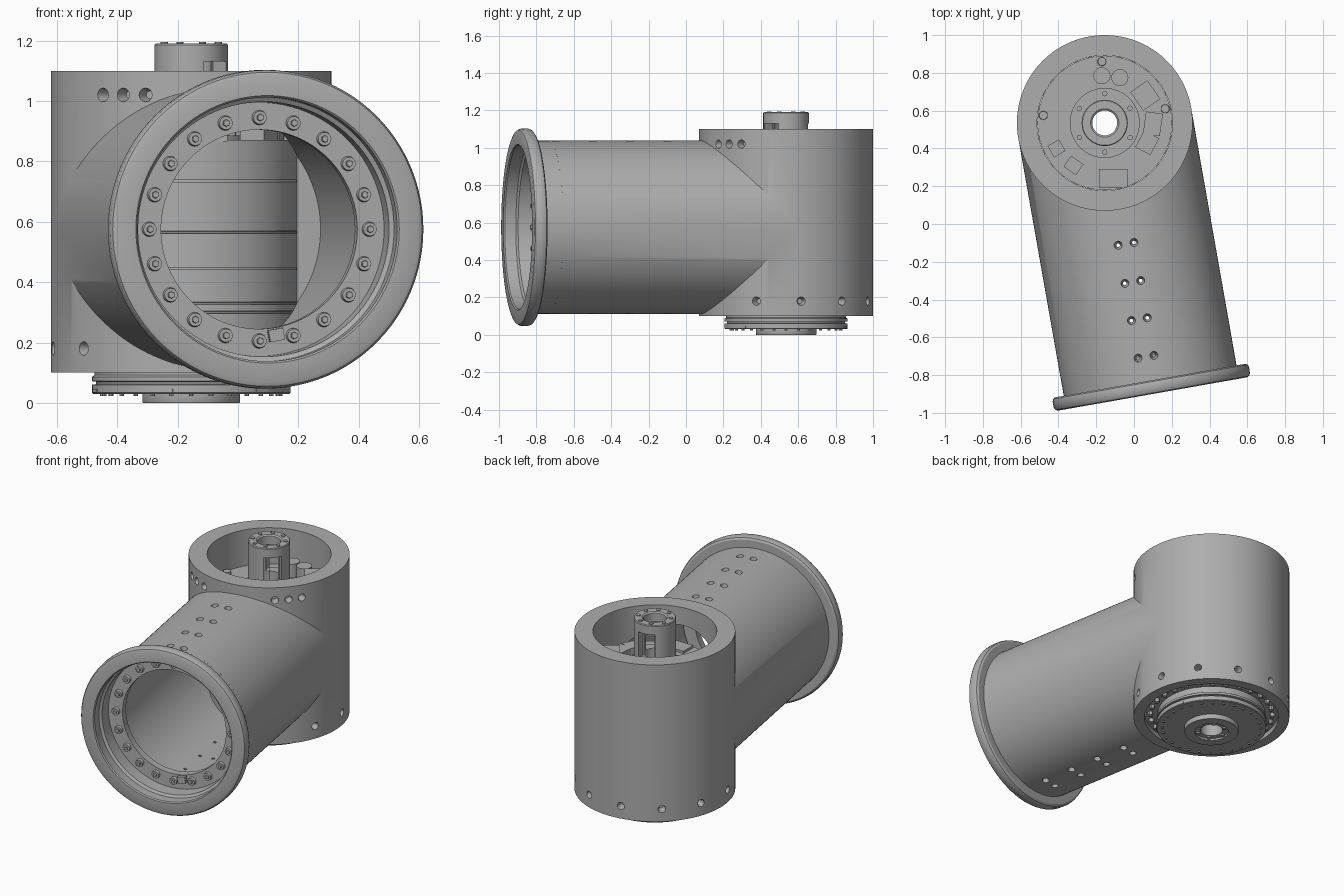
import bpy, bmesh
from math import sin, cos, pi, radians
from mathutils import Matrix, Vector

if "Cube" in bpy.data.objects:
    bpy.data.objects.remove(bpy.data.objects["Cube"])

grey = bpy.data.materials.new("machined_grey")
grey.use_nodes = True
COLOUR = (0.42, 0.42, 0.42, 1)
grey.diffuse_color = COLOUR
grey.node_tree.nodes["Principled BSDF"].inputs["Base Color"].default_value = COLOUR

# Frames: upright housing axis, and arm axis (local z runs out to the flange)
CX, CY, ARM_Z, R = -0.155, 0.535, 0.575, 0.465
HOUSE = Matrix.Translation((CX, CY, 0))
ARM_ANGLE = radians(-80)
ARM = (Matrix.Translation((CX, CY, ARM_Z)) @ Matrix.Rotation(radians(10), 4, 'Z')
       @ Matrix.Rotation(pi / 2, 4, 'X'))


def smooth(obj):
    for p in obj.data.polygons:
        p.use_smooth = True
    obj.data.set_sharp_from_angle(angle=radians(30))


def finish(name, bm, frame):
    bmesh.ops.recalc_face_normals(bm, faces=bm.faces)
    bm.transform(frame)
    me = bpy.data.meshes.new(name)
    bm.to_mesh(me)
    bm.free()
    me.materials.append(grey)
    obj = bpy.data.objects.new(name, me)
    bpy.context.collection.objects.link(obj)
    smooth(obj)
    return obj


def lathe(name, loop, frame=HOUSE, n=96):
    """Spin a closed (radius, height) loop into a ring."""
    bm = bmesh.new()
    rings = [[bm.verts.new((r * cos(2 * pi * i / n), r * sin(2 * pi * i / n), z))
              for i in range(n)] for r, z in loop]
    for k, a in enumerate(rings):
        b = rings[(k + 1) % len(rings)]
        for i in range(n):
            j = (i + 1) % n
            bm.faces.new((a[i], a[j], b[j], b[i]))
    return finish(name, bm, frame)


def pins(name, mats, r1, r2, depth, n=16, frame=Matrix()):
    """Cylinders or cones centred on each matrix, all in one object."""
    bm = bmesh.new()
    for m in mats:
        bmesh.ops.create_cone(bm, cap_ends=True, segments=n, radius1=r1,
                              radius2=r2, depth=depth, matrix=m)
    return finish(name, bm, frame)


def boxes(name, mats, frame=HOUSE):
    bm = bmesh.new()
    for m in mats:
        bmesh.ops.create_cube(bm, size=1, matrix=m)
    return finish(name, bm, frame)


def disc(name, r, z0, z1, frame=HOUSE):
    return pins(name, [Matrix.Translation((0, 0, (z0 + z1) / 2))], r, r, z1 - z0, 128, frame)


def circle(r, z, n, phase=0):
    return [Matrix.Translation((r * cos(phase + 2 * pi * i / n),
                                r * sin(phase + 2 * pi * i / n), z)) for i in range(n)]


def block(x, y, z, sx, sy, sz, turn=0):
    return (Matrix.Translation((x, y, z)) @ Matrix.Rotation(radians(turn), 4, 'Z')
            @ Matrix.Diagonal((sx, sy, sz, 1)))


def carve(obj, tools):
    for tool, op in tools:
        mod = obj.modifiers.new(op, 'BOOLEAN')
        mod.object, mod.operation, mod.solver = tool, op, 'EXACT'
    dg = bpy.context.evaluated_depsgraph_get()
    me = bpy.data.meshes.new_from_object(obj.evaluated_get(dg))
    obj.modifiers.clear()
    obj.data = me
    for tool, _ in tools:
        bpy.data.objects.remove(tool)
    smooth(obj)


# Countersunk hole positions; cone narrows inwards along local +z
def radial(angle, z):
    d = Vector((cos(angle), sin(angle), 0))
    return (Matrix.Translation(d * (R - 0.02) + Vector((0, 0, z)))
            @ (-d).to_track_quat('Z', 'Y').to_matrix().to_4x4())


side_holes = [radial(ARM_ANGLE + s * radians(a), 1.02) for s in (-1, 1) for a in (29, 39, 49)]
side_holes += [radial(ARM_ANGLE + radians(a), 0.18) for a in range(60, 301, 30)]
arm_holes = [Matrix.Translation((x, s * 0.435, d)) @ Matrix.Rotation(s * pi / 2, 4, 'X')
             for s in (-1, 1) for x in (-0.043, 0.043) for d in (0.65, 0.855, 1.055, 1.257)]

# Elbow body: upright housing joined with the arm, then bored out
body = disc("elbow_body", R, 0.1, 1.1)
core = lathe("core_cutter", [(0.001, 0), (0.4, 0), (0.4, 0.13), (0.358, 0.13),
                             (0.358, 1.3), (0.001, 1.3)])
carve(body, [
    (disc("arm_solid", R - 0.0005, 0, 1.29, ARM), 'UNION'),
    (core, 'DIFFERENCE'),
    (disc("arm_bore", 0.412, 0.13, 1.5, ARM), 'DIFFERENCE'),
    (pins("side_hole_cutter", side_holes, 0.024, 0.013, 0.05, frame=HOUSE), 'DIFFERENCE'),
    (pins("arm_hole_cutter", arm_holes, 0.024, 0.007, 0.075, frame=ARM), 'DIFFERENCE')])

# Flange with inner bolting lip
lathe("arm_flange", [(0.33, 1.25), (0.33, 1.297), (0.42, 1.297), (0.422, 1.38), (0.437, 1.39),
                     (0.437, 1.45), (0.443, 1.457), (0.508, 1.457), (0.52, 1.452),
                     (0.527, 1.44), (0.528, 1.405), (0.523, 1.392), (0.512, 1.385),
                     (0.4643, 1.385), (0.4643, 1.285), (0.405, 1.285), (0.405, 1.25)], ARM)
lip = circle(0.37, 1.305, 20, pi / 2)
pins("flange_bolt_heads", lip, 0.025, 0.022, 0.02, 16, ARM)
pins("flange_bolt_sockets", circle(0.37, 1.318, 20, pi / 2), 0.013, 0.011, 0.012, 6, ARM)
boxes("flange_key", [block(0.055, -0.35, 1.305, 0.05, 0.04, 0.03, 10)], ARM)

# Drive unit inside the housing, with grooves round its wall
wall = []
for z in (0.3, 0.33, 0.445, 0.565, 0.735):
    wall += [(0.356, z - 0.004), (0.35, z - 0.003), (0.35, z + 0.003), (0.356, z + 0.004)]
lathe("drive_unit", [(0.066, 0.012), (0.1, 0.012), (0.1, 0), (0.16, 0), (0.162, 0.004),
                     (0.162, 0.03), (0.325, 0.03), (0.329, 0.034), (0.329, 0.06),
                     (0.316, 0.062), (0.316, 0.07), (0.329, 0.072), (0.329, 0.086),
                     (0.32, 0.092), (0.32, 0.13), (0.356, 0.13)] + wall +
      [(0.356, 0.87), (0.185, 0.87), (0.185, 0.885), (0.066, 0.885)])
pins("output_ring_bolts", circle(0.295, 0.028, 28), 0.008, 0.008, 0.01, 10, HOUSE)
pins("housing_ring_bolts", circle(0.365, 0.122, 28), 0.014, 0.014, 0.03, 12, HOUSE)
pins("hub_bolts", circle(0.084, 0.01, 6), 0.014, 0.014, 0.014, 12, HOUSE)
boxes("output_ring_tabs", [Matrix.Rotation(radians(a), 4, 'Z') @ block(0.322, 0, 0.04, 0.018, 0.05, 0.012)
                           for a in range(15, 360, 60)])

# Hollow centre column with two side windows
column = lathe("centre_column", [(0.066, 0.86), (0.122, 0.86), (0.122, 1.185), (0.118, 1.19),
                                 (0.075, 1.19), (0.066, 1.183)], n=64)
windows = [Matrix.Rotation(radians(a), 4, 'Z') @ block(0.11, 0, 1.045, 0.12, 0.105, 0.17)
           for a in (-45, 100)]
carve(column, [(boxes("window_cutter", windows), 'DIFFERENCE')])
pins("column_bolts", circle(0.097, 1.191, 8, pi / 8), 0.012, 0.012, 0.008, 12, HOUSE)
pins("boss_bolts", circle(0.155, 0.888, 6, pi / 6), 0.014, 0.014, 0.014, 12, HOUSE)

# Fittings on the floor of the upper well
FLOOR = Matrix.Translation((0, 0, 0.87))
pins("well_screws", [Matrix.Translation(p) for p in
                     ((-0.17, 0.86, 0.005), (0.165, 0.61, 0.005), (-0.48, 0.575, 0.005))],
     0.024, 0.022, 0.03, 16, FLOOR)
pins("round_connectors", [Matrix.Translation(p) for p in
                          ((-0.17, 0.785, 0.04), (-0.075, 0.775, 0.04))],
     0.045, 0.045, 0.09, 24, FLOOR)
boxes("well_blocks", [block(0.06, 0.68, 0.05, 0.11, 0.12, 0.12, 35),
                      block(0.1, 0.53, 0.02, 0.09, 0.12, 0.05, -8),
                      block(0.07, 0.43, 0.02, 0.09, 0.1, 0.05, -28),
                      block(-0.41, 0.4, 0.01, 0.07, 0.07, 0.04, 30),
                      block(-0.32, 0.31, 0.01, 0.08, 0.07, 0.04, -35),
                      block(-0.11, 0.24, 0.005, 0.15, 0.1, 0.02)], FLOOR)
